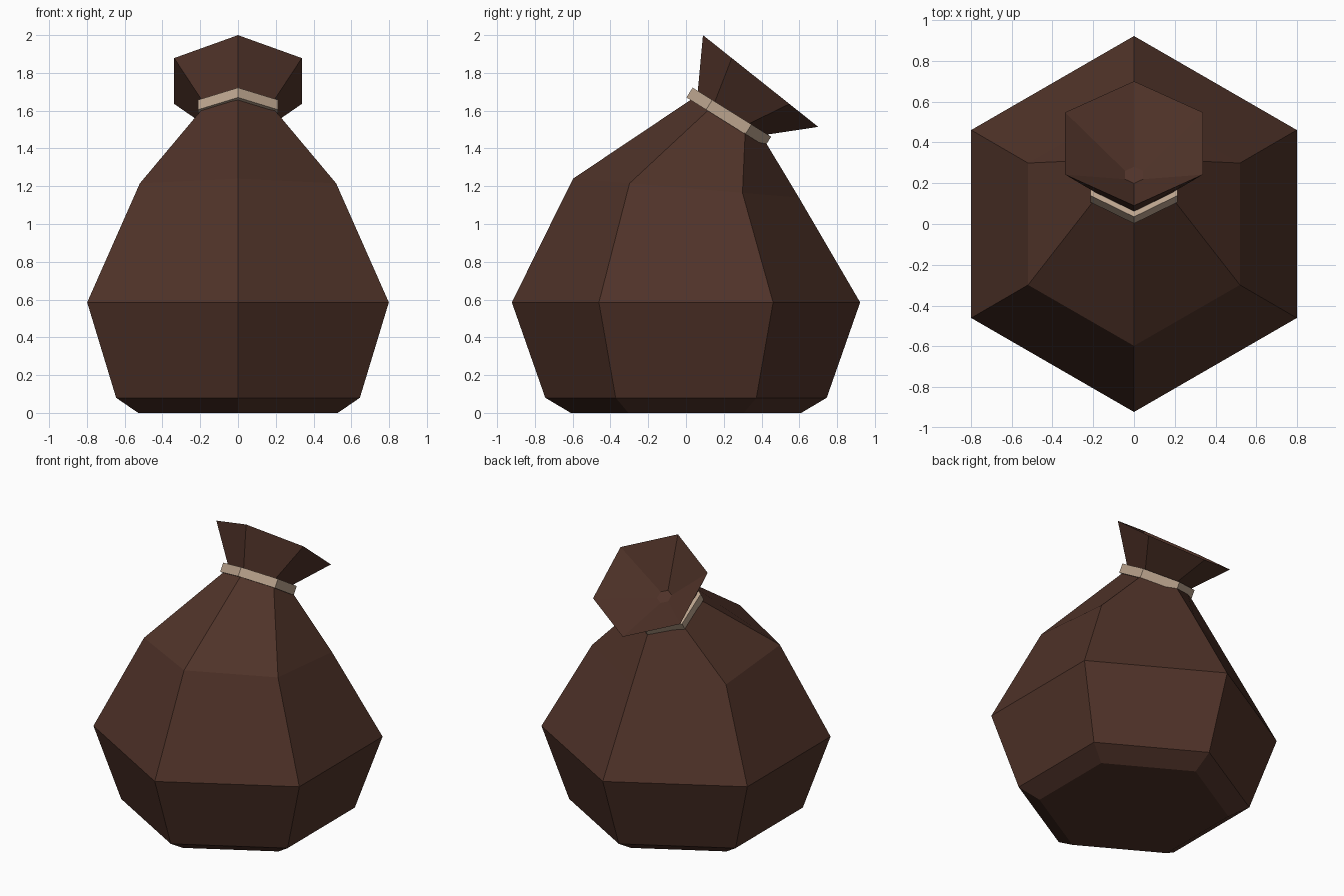
import bpy
import bmesh
from math import sin, cos, radians
from mathutils import Vector

cube = bpy.data.objects.get("Cube")
if cube:
    bpy.data.objects.remove(cube, do_unlink=True)


def make_material(name, rgb):
    mat = bpy.data.materials.new(name)
    mat.use_nodes = True
    color = (*rgb, 1.0)
    mat.diffuse_color = color
    mat.node_tree.nodes["Principled BSDF"].inputs["Base Color"].default_value = color
    return mat


def hex_ring(bm, y, z, radius, tilt):
    """Hexagon with a corner to the front, leaning back by tilt degrees."""
    lean = radians(tilt)
    verts = []
    for i in range(6):
        a = radians(60 * i - 90)
        along = radius * sin(a)
        verts.append(bm.verts.new(Vector((radius * cos(a),
                                          y + along * cos(lean),
                                          z - along * sin(lean)))))
    return verts


def loft(name, sections, mat, closed=False):
    """Skin a chain of hexagons; cap the ends, or join them into a loop."""
    bm = bmesh.new()
    rings = [hex_ring(bm, *s) for s in sections]
    pairs = list(zip(rings, rings[1:]))
    if closed:
        pairs.append((rings[-1], rings[0]))
    else:
        bm.faces.new(rings[0])
        bm.faces.new(rings[-1])
    for low, high in pairs:
        for i in range(6):
            j = (i + 1) % 6
            bm.faces.new((low[i], low[j], high[j], high[i]))
    bmesh.ops.recalc_face_normals(bm, faces=bm.faces)
    mesh = bpy.data.meshes.new(name)
    bm.to_mesh(mesh)
    bm.free()
    mesh.materials.append(mat)
    obj = bpy.data.objects.new(name, mesh)
    bpy.context.collection.objects.link(obj)
    return obj


cloth = make_material("brown cloth", (0.080, 0.033, 0.022))
cord = make_material("pale cord", (0.50, 0.37, 0.27))

# Sack: base, belly, shoulder, neck, flared mouth, then the inner funnel
loft("sack", [
    (0.0, 0.0, 0.61, 0),
    (0.0, 0.08, 0.745, 0),
    (0.0, 0.585, 0.922, 0),
    (0.0, 1.19, 0.60, 4.8),
    (0.23, 1.575, 0.20, 32),
    (0.395, 1.757, 0.39, 38.5),
    (0.24, 1.62, 0.05, 35),
], cloth)

# Tie: hexagonal collar around the neck
loft("neck_tie", [
    (0.21, 1.54, 0.245, 32),
    (0.243, 1.592, 0.245, 32),
    (0.243, 1.592, 0.17, 32),
    (0.21, 1.54, 0.17, 32),
], cord, closed=True)
